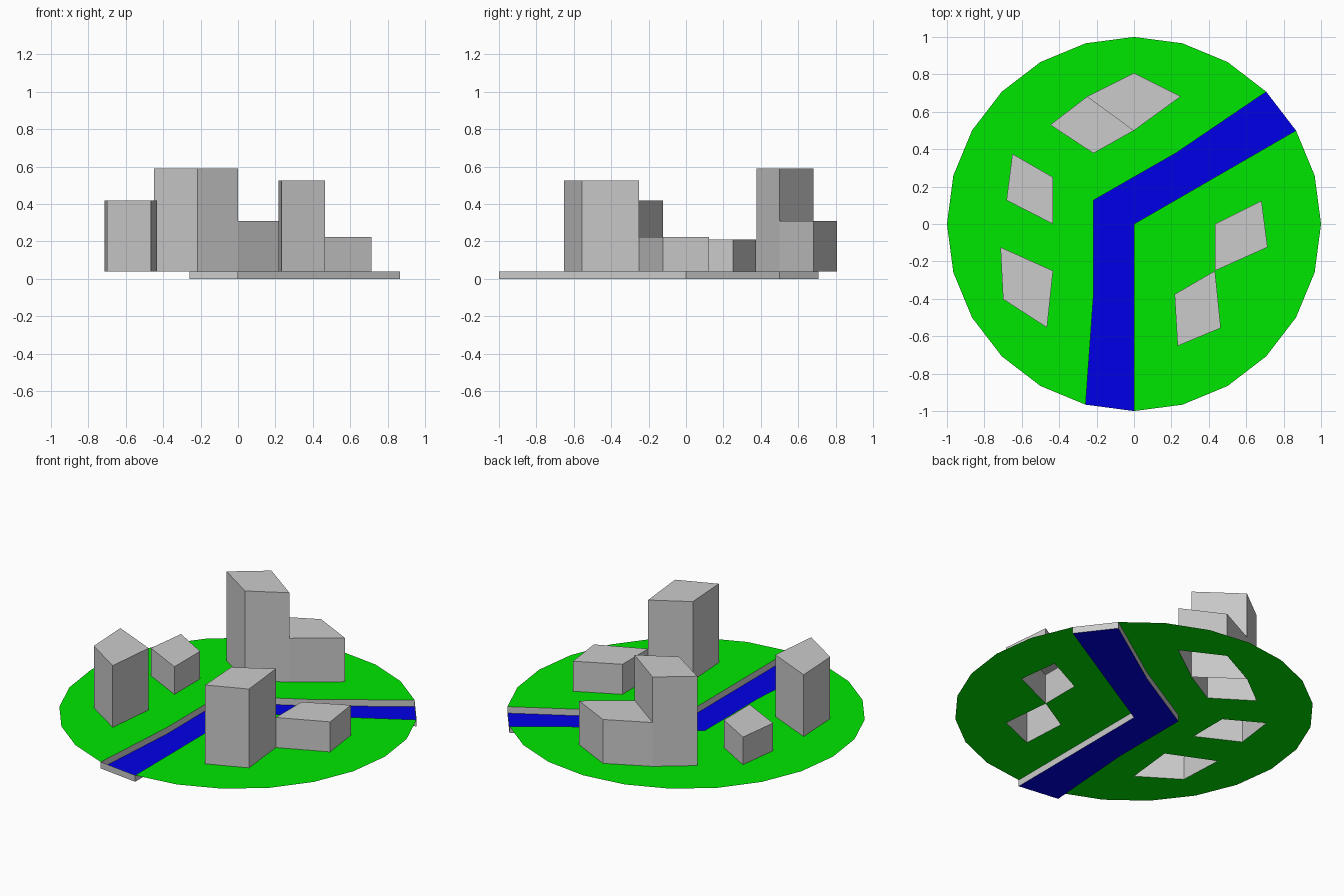
import bpy
from math import cos, sin, pi
from mathutils import Vector
from mathutils.geometry import delaunay_2d_cdt

if "Cube" in bpy.data.objects:
    bpy.data.objects.remove(bpy.data.objects["Cube"])

GROUND = 0.04


def rim(k):
    return (cos(k * pi / 12), sin(k * pi / 12))


def make(name, verts, faces, color=None):
    me = bpy.data.meshes.new(name)
    me.from_pydata(verts, [], faces)
    ob = bpy.data.objects.new(name, me)
    bpy.context.collection.objects.link(ob)
    if color:
        mat = bpy.data.materials.new(name + "_colour")
        mat.diffuse_color = (*color, 1)
        mat.use_nodes = True
        mat.node_tree.nodes["Principled BSDF"].inputs["Base Color"].default_value = mat.diffuse_color
        me.materials.append(mat)
    return ob


def walls(outline, top, inward=False, skip=()):
    """Vertices and side quads of an open prism over a counter-clockwise outline."""
    n = len(outline)
    base, cap = (0, top) if inward else (GROUND, top)
    verts = [(x, y, base) for x, y in outline] + [(x, y, cap) for x, y in outline]
    faces = [(i, (i + 1) % n, (i + 1) % n + n, i + n) for i in range(n) if i not in skip]
    return verts, [f[::-1] for f in faces] if inward else faces


# outlines, all counter-clockwise
disc = [rim(k) for k in range(24)]
river = [(0, 0), rim(2), rim(3), (0.225, 0.38), (-0.217, 0.127),
         (-0.217, -0.385), rim(17), rim(18)]
# name: (roof height, outline, shared wall to leave out)
buildings = {
    "back_tower": (0.59, [(-.448, .53), (-.217, .378), (0, .5), (-.25, .682)], ()),
    "back_annex": (0.31, [(-.25, .682), (0, .5), (.25, .682), (0, .808)], (0,)),
    "left_house": (0.21, [(-.65, .375), (-.682, .127), (-.433, 0), (-.433, .25)], ()),
    "left_tower": (0.42, [(-.714, -.124), (-.70, -.402), (-.465, -.554), (-.433, -.25)], ()),
    "right_house": (0.225, [(.433, 0), (.433, -.25), (.714, -.124), (.682, .124)], ()),
    "right_tower": (0.525, [(.433, -.25), (.217, -.376), (.233, -.652), (.464, -.556)], ()),
}

# buildings: walls and roof, open underneath
for name, (height, outline, skip) in buildings.items():
    v, f = walls(outline, height, skip=skip)
    make(name, v, f + [(4, 5, 6, 7)])

# river channel: grey banks and blue bed
v, f = walls(river, GROUND, inward=True)
make("river_banks", v, f)
make("river_bed", [(x, y, 0) for x, y in river], [tuple(range(len(river)))], (0, 0, 0.8))

# ground sheet, left open under the river and the buildings
points, loops = [], []
for outline in [disc, river] + [b[1] for b in buildings.values()]:
    loops.append(list(range(len(points), len(points) + len(outline))))
    points += [Vector(p) for p in outline]
v2, _, tris, _, _, owners = delaunay_2d_cdt(points, [], loops, 1, 1e-5)
land = [t for t, own in zip(tris, owners) if set(own) == {0}]
make("ground", [(p.x, p.y, GROUND) for p in v2], land, (0, 0.8, 0))
